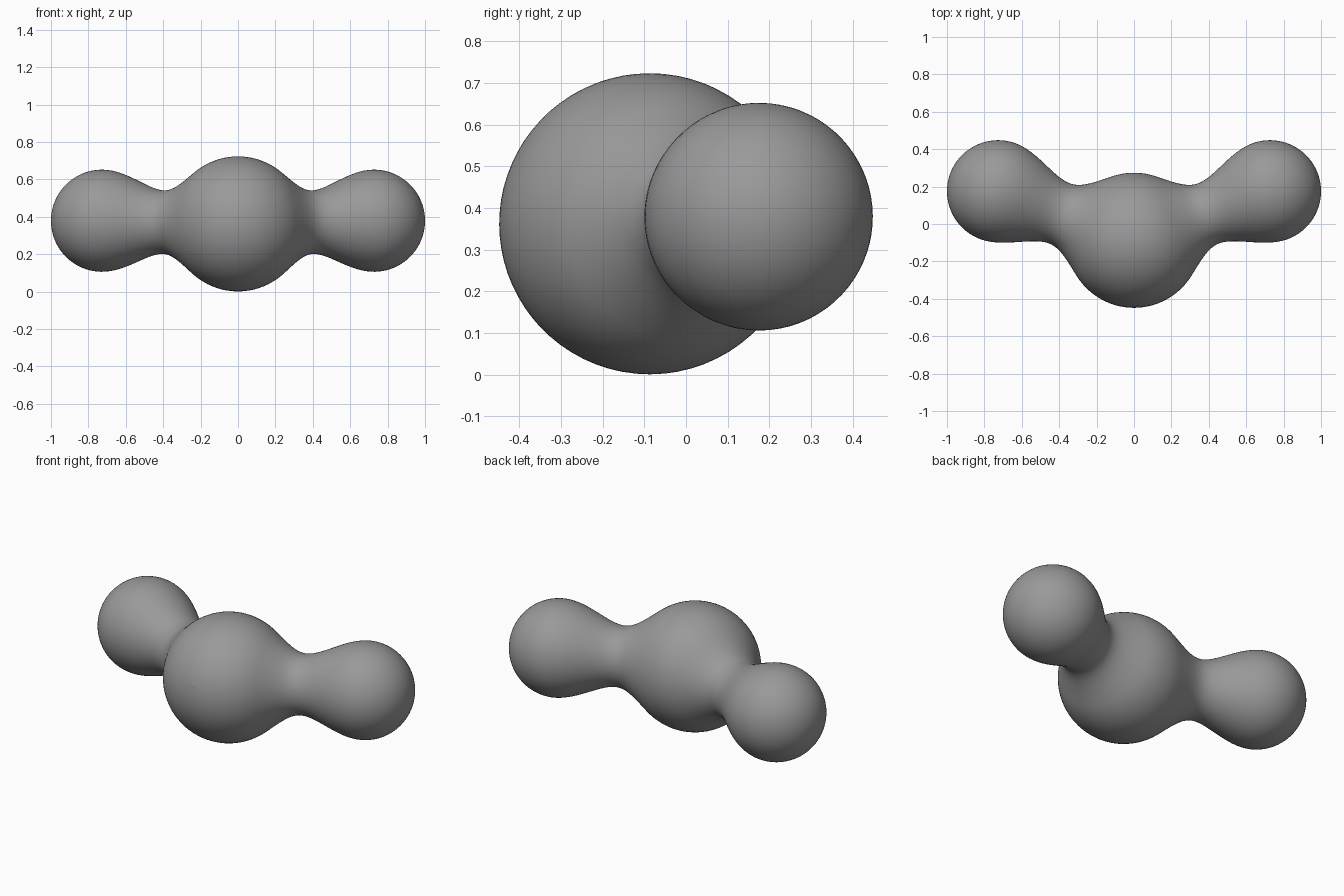
import bpy
import bmesh
from math import sin, cos, radians, tau
from mathutils import Vector, Matrix
from mathutils.geometry import interpolate_bezier

if "Cube" in bpy.data.objects:
    bpy.data.objects.remove(bpy.data.objects["Cube"], do_unlink=True)

# Plain grey material
grey = bpy.data.materials.new("grey")
grey.use_nodes = True
colour = (0.32, 0.32, 0.32, 1)
grey.diffuse_color = colour
grey.node_tree.nodes["Principled BSDF"].inputs["Base Color"].default_value = colour

# Centre ball and one side ball, with the axis between them
centre = Vector((0, -0.087, 0.362))
side = Vector((0.727, 0.175, 0.379))
big_r, small_r, neck_r, neck_at = 0.361, 0.273, 0.17, 0.425
axis = side - centre
length = axis.length


def arc(radius, offset, start, end, steps):
    """Points (radius, 0, distance along axis) on a circle."""
    angles = [radians(start + (end - start) * i / steps) for i in range(steps + 1)]
    return [Vector((radius * sin(a), 0, offset + radius * cos(a))) for a in angles]


# Profile: big ball, waisted neck, small ball
join = 52
big = arc(big_r, 0, 180, join, 36)
small = arc(small_r, length, 90, 0, 24)
slope = Vector((-cos(radians(join)), 0, sin(radians(join))))
neck = Vector((neck_r, 0, neck_at))
along = Vector((0, 0, 1))
waist_in = interpolate_bezier(big[-1], big[-1] + slope * 0.11, neck - along * 0.065, neck, 14)
waist_out = interpolate_bezier(neck, neck + along * 0.095, small[0] - along * 0.13, small[0], 18)
profile = big + waist_in[1:] + waist_out[1:] + small[1:]

# Revolve the profile, then lay it along the axis
bm = bmesh.new()
verts = [bm.verts.new(p) for p in profile]
edges = [bm.edges.new(pair) for pair in zip(verts, verts[1:])]
bmesh.ops.spin(bm, geom=verts + edges, cent=(0, 0, 0), axis=(0, 0, 1), angle=tau, steps=72)
bmesh.ops.remove_doubles(bm, verts=bm.verts, dist=0.0002)
turn = axis.to_track_quat("Z", "Y").to_matrix().to_4x4()
bmesh.ops.transform(bm, matrix=Matrix.Translation(centre) @ turn, verts=bm.verts)

# Keep the left half; the mirror supplies the right
bmesh.ops.bisect_plane(bm, geom=bm.verts[:] + bm.edges[:] + bm.faces[:], dist=0.0001,
                       plane_co=(0, 0, 0), plane_no=(1, 0, 0), clear_inner=True)
bmesh.ops.recalc_face_normals(bm, faces=bm.faces)
if sum((f.normal.dot(f.calc_center_median() - centre) for f in bm.faces)) < 0:
    bmesh.ops.reverse_faces(bm, faces=bm.faces)
for face in bm.faces:
    face.smooth = True

mesh = bpy.data.meshes.new("joined_balls")
bm.to_mesh(mesh)
bm.free()
mesh.materials.append(grey)
body = bpy.data.objects.new("joined_balls", mesh)
bpy.context.collection.objects.link(body)
mirror = body.modifiers.new("mirror", "MIRROR")
mirror.use_clip = True
mirror.merge_threshold = 0.001
